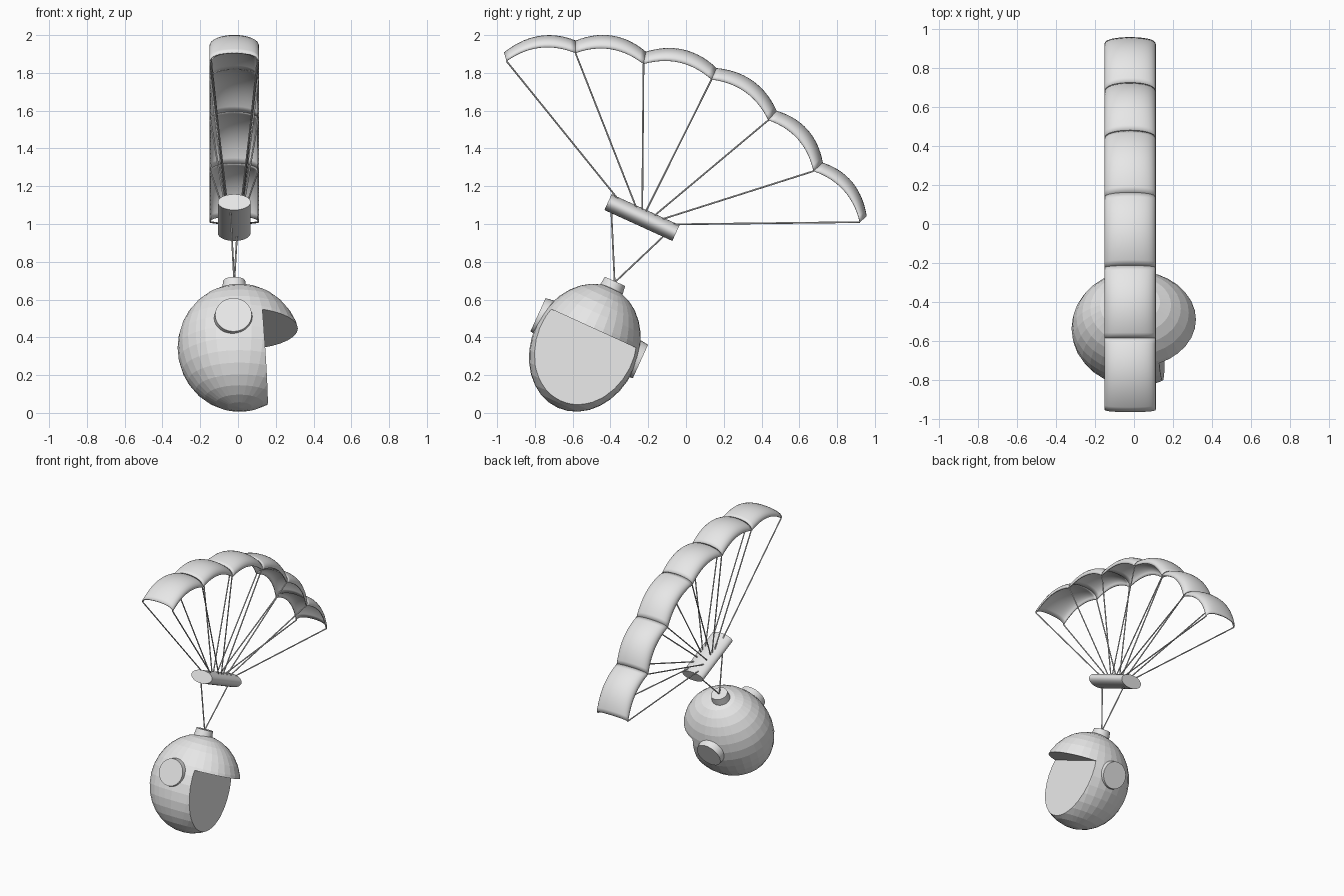
import bpy
from math import radians, pi, sin, cos
from mathutils import Matrix, Vector

if "Cube" in bpy.data.objects:
    bpy.data.objects.remove(bpy.data.objects["Cube"], do_unlink=True)

grey = bpy.data.materials.new("plain_grey")
grey.use_nodes = True
grey.diffuse_color = (0.8, 0.8, 0.8, 1)
grey.node_tree.nodes["Principled BSDF"].inputs["Base Color"].default_value = (0.8, 0.8, 0.8, 1)

MID_X = -0.02                       # centre line of canopy, bar and knob
TILT = Matrix.Rotation(radians(-24.5), 4, "X")
HELMET = Matrix.Translation((0.008, -0.5355, 0.345)) @ TILT


def finish(name, smooth=False):
    ob = bpy.context.object
    ob.name = name
    ob.data.materials.append(grey)
    if smooth:
        bpy.ops.object.shade_smooth_by_angle(angle=radians(35))
    return ob


def cone(name, matrix, r1, r2, depth, sides=32):
    bpy.ops.mesh.primitive_cone_add(vertices=sides, radius1=r1, radius2=r2, depth=depth)
    ob = finish(name, True)
    ob.matrix_world = matrix
    return ob


def cord(name, a, b, radius=0.0045):
    a, b = Vector(a), Vector(b)
    turn = (b - a).to_track_quat("Z", "Y").to_matrix().to_4x4()
    return cone(name, Matrix.Translation((a + b) / 2) @ turn, radius, radius, (b - a).length, 8)


# Helmet shell: a faceted egg with the face opening cut out of its +x side
bpy.ops.mesh.primitive_uv_sphere_add(segments=32, ring_count=16, radius=1)
helmet = finish("helmet")
helmet.data.transform(HELMET @ Matrix.Diagonal((0.328, 0.284, 0.349, 1)))

bpy.ops.mesh.primitive_cube_add(size=1)
cutter = finish("opening_cutter")
for v in cutter.data.vertices:
    top = v.co.z > 0
    v.co = (0.6 if v.co.x > 0 else (0.121 if top else 0.163),
            v.co.y * 1.2, 0.112 if top else -0.5)
cutter.data.transform(HELMET)
cutter.hide_render = True
cut = helmet.modifiers.new("opening", "BOOLEAN")
cut.operation = "DIFFERENCE"
cut.solver = "EXACT"
cut.object = cutter
bpy.context.view_layer.objects.active = helmet
bpy.ops.object.modifier_apply(modifier="opening")
bpy.data.objects.remove(cutter, do_unlink=True)

# Ear discs on both sides and the knob on top
for name, side in (("front_ear_disc", -1), ("back_ear_disc", 1)):
    place = Matrix.Translation((-0.032, side * 0.253, 0.056)) @ Matrix.Rotation(-side * pi / 2, 4, "X")
    cone(name, HELMET @ place, 0.108, 0.097, 0.09)
cone("top_knob", HELMET @ Matrix.Translation((-0.028, 0, 0.354)), 0.067, 0.059, 0.064)

# Oval bar carrying the cords
BAR_C = Vector((MID_X, -0.233, 1.034))
bar = cone("cord_bar", Matrix.Identity(4), 1, 1, 1, 48)
bar.data.transform(Matrix.Translation(BAR_C) @ TILT @ Matrix.Rotation(pi / 2, 4, "X")
                   @ Matrix.Diagonal((0.087, 0.046, 0.395, 1)))

# Canopy seams (y, z) and the outward normal at each
seams = [Vector(p) for p in ((-0.95, 1.862), (-0.585, 1.905), (-0.225, 1.847), (0.135, 1.765),
                             (0.436, 1.55), (0.675, 1.28), (0.92, 1.01))]
face_n = []
for a, b in zip(seams, seams[1:]):
    d = (b - a).normalized()
    face_n.append(Vector((-d.y, d.x)))
seam_n = [(a + b).normalized() for a, b in zip(face_n, face_n[1:])]
seam_n = ([(2 * face_n[0] - seam_n[0]).normalized()] + seam_n
          + [(2 * face_n[-1] - seam_n[-1]).normalized()])
rise = [0.045] + [0.062] * 5 + [0.045]
HALF = 0.128

# Canopy cells: puffed along the arc and arched from side to side
NU, NV = 14, 16
for i in range(6):
    verts, faces = [], []
    for j in range(NU + 1):
        u = j / NU
        base = seams[i].lerp(seams[i + 1], u) + face_n[i] * 0.2 * u * (1 - u)
        arch = (seam_n[i] * rise[i]).lerp(seam_n[i + 1] * rise[i + 1], u)
        arch *= 1 + 0.4 * u * (1 - u)
        for k in range(NV + 1):
            t = pi * k / NV
            p = base + arch * sin(t) ** 0.8
            verts.append((MID_X - HALF * cos(t), p.x, p.y))
    for j in range(NU):
        for k in range(NV):
            q = j * (NV + 1) + k
            faces.append((q, q + 1, q + NV + 2, q + NV + 1))
    mesh = bpy.data.meshes.new("canopy_cell")
    mesh.from_pydata(verts, [], faces)
    ob = bpy.data.objects.new(f"canopy_cell_{i + 1}", mesh)
    bpy.context.collection.objects.link(ob)
    mesh.materials.append(grey)
    for f in mesh.polygons:
        f.use_smooth = True
    shell = ob.modifiers.new("shell", "SOLIDIFY")
    shell.thickness = 0.008
    shell.offset = 0

# Canopy cords: a pair from each seam down to the bar
along = TILT @ Vector((0, 1, 0))
up = TILT @ Vector((0, 0, 1))
for i, s in enumerate((-0.155, -0.05, -0.015, 0.005, 0.055, 0.1, 0.165)):
    for label, side in (("right", -1), ("left", 1)):
        foot = BAR_C + along * s + up * 0.036
        foot.x += side * 0.04
        cord(f"canopy_cord_{label}_{i + 1}",
             (MID_X + side * (HALF - 0.002), seams[i].x, seams[i].y), foot)

# Helmet cords from the bar ends to the knob
knob = HELMET @ Vector((-0.028, 0, 0.38))
for name, s, dx in (("front_helmet_cord", -0.165, -0.02), ("back_helmet_cord", 0.15, 0.015)):
    cord(name, knob, BAR_C + along * s - up * 0.03 + Vector((dx, 0, 0)))
